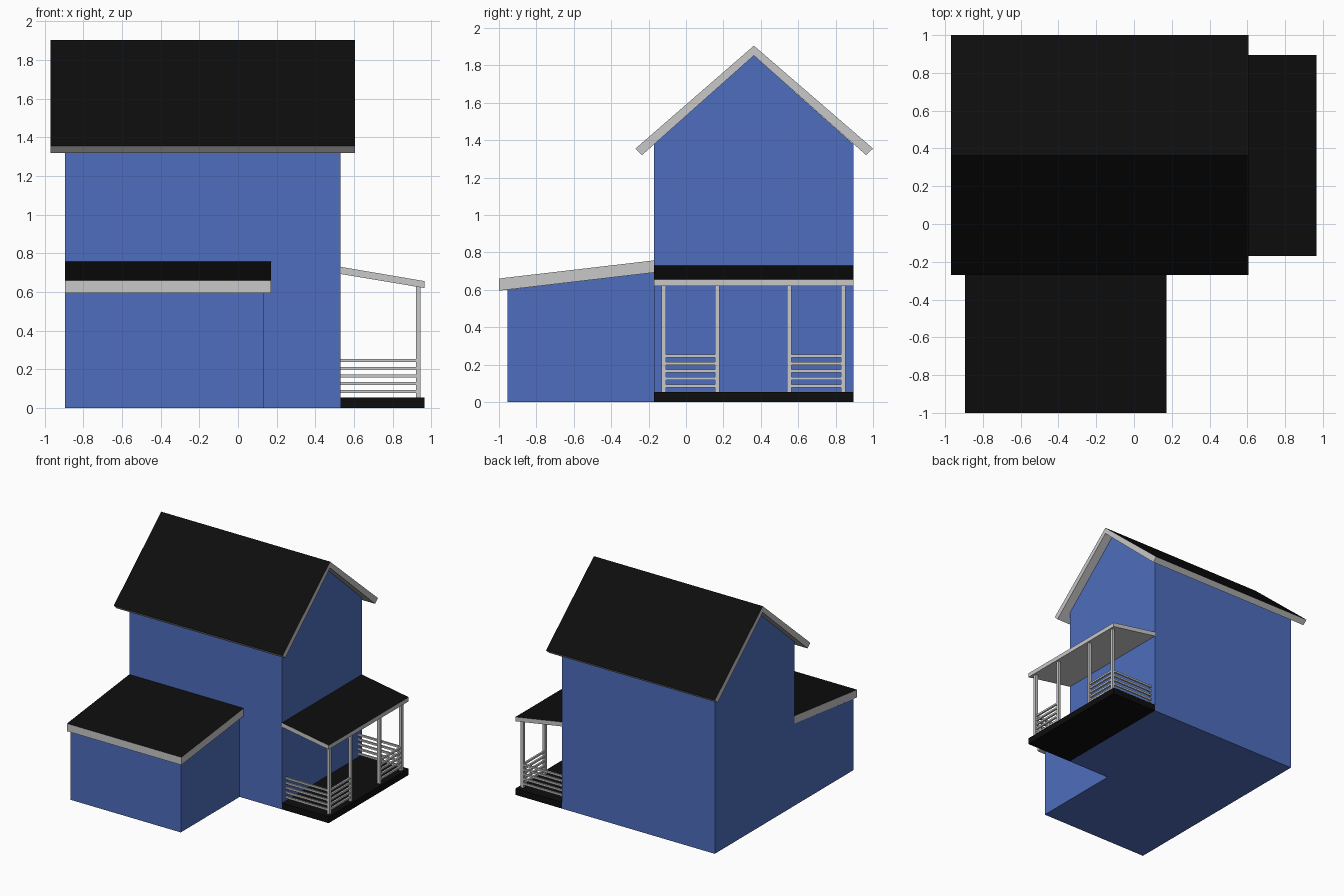
import bpy
import bmesh
from mathutils import Vector

cube = bpy.data.objects.get("Cube")
if cube:
    bpy.data.objects.remove(cube, do_unlink=True)


def make_material(name, rgb):
    mat = bpy.data.materials.new(name)
    mat.use_nodes = True
    mat.diffuse_color = (*rgb, 1)
    mat.node_tree.nodes["Principled BSDF"].inputs["Base Color"].default_value = (*rgb, 1)
    return mat


BLUE = make_material("blue_siding", (0.075, 0.153, 0.51))
BLACK = make_material("black_shingle", (0.004, 0.004, 0.004))
TRIM = make_material("light_grey_trim", (0.58, 0.58, 0.58))


def prism(name, axis, profile, start, end, mat, top_mat=None):
    """Extrude a profile along x or y; upward faces may take a second material."""
    def place(p, t):
        return Vector((t, p[0], p[1])) if axis == "x" else Vector((p[0], t, p[1]))

    bm = bmesh.new()
    face = bm.faces.new([bm.verts.new(place(p, start)) for p in profile])
    ext = bmesh.ops.extrude_face_region(bm, geom=[face])
    moved = [g for g in ext["geom"] if isinstance(g, bmesh.types.BMVert)]
    bmesh.ops.translate(bm, verts=moved, vec=place((0, 0), end - start))
    bmesh.ops.recalc_face_normals(bm, faces=bm.faces)
    mesh = bpy.data.meshes.new(name)
    mesh.materials.append(mat)
    if top_mat:
        mesh.materials.append(top_mat)
        for f in bm.faces:
            f.material_index = int(f.normal.z > 0.3)
    bm.to_mesh(mesh)
    bm.free()
    obj = bpy.data.objects.new(name, mesh)
    bpy.context.collection.objects.link(obj)
    return obj


def box(name, x, y, z, mat):
    rect = [(y[0], z[0]), (y[1], z[0]), (y[1], z[1]), (y[0], z[1])]
    return prism(name, "x", rect, x[0], x[1], mat)


LEFT_WALL, FRONT_WALL, BACK_WALL = 0.53, -0.17, 0.895
RIGHT_WALL = -0.895
RIDGE = 0.363

# Main house with gable walls
prism("house_walls", "x",
      [(FRONT_WALL, 0), (BACK_WALL, 0), (BACK_WALL, 1.378), (RIDGE, 1.852), (FRONT_WALL, 1.378)],
      RIGHT_WALL, LEFT_WALL, BLUE)
prism("gable_roof", "x",
      [(RIDGE, 1.905), (-0.27, 1.355), (-0.235, 1.32), (RIDGE, 1.852), (0.963, 1.32), (1.0, 1.355)],
      -0.97, 0.605, TRIM, BLACK)

# Front annex with a lean-to roof
prism("annex_walls", "x",
      [(-0.955, 0), (FRONT_WALL, 0), (FRONT_WALL, 0.692), (-0.955, 0.6)],
      RIGHT_WALL, 0.135, BLUE)
prism("annex_roof", "x",
      [(-1.0, 0.595), (FRONT_WALL, 0.692), (FRONT_WALL, 0.757), (-1.0, 0.66)],
      RIGHT_WALL, 0.172, TRIM, BLACK)

# Side porch floor and sloping roof
box("porch_floor", (LEFT_WALL, 0.965), (FRONT_WALL, BACK_WALL), (0, 0.053), BLACK)
prism("porch_roof", "y",
      [(LEFT_WALL, 0.693), (0.965, 0.62), (0.965, 0.656), (LEFT_WALL, 0.73)],
      FRONT_WALL, BACK_WALL, TRIM, BLACK)

# Porch posts
POST = 0.024
posts = [-0.118, 0.167, 0.553, 0.842]
post_x = (0.92, 0.92 + POST)
for i, y in enumerate(posts):
    box(f"porch_post_{i + 1}", post_x, (y - POST / 2, y + POST / 2), (0.053, 0.632), TRIM)

# Railings: two side runs and two outer runs, leaving a gap for the entry
BAR = 0.015
for i in range(5):
    z = 0.085 + i * 0.04
    height = (z - BAR / 2, z + BAR / 2)
    for side, y in (("front", posts[0]), ("back", posts[3])):
        box(f"{side}_rail_{i + 1}", (LEFT_WALL, 0.925), (y - BAR / 2, y + BAR / 2), height, TRIM)
    for side, run in (("outer_front", posts[:2]), ("outer_back", posts[2:])):
        box(f"{side}_rail_{i + 1}", (0.932 - BAR / 2, 0.932 + BAR / 2), run, height, TRIM)
